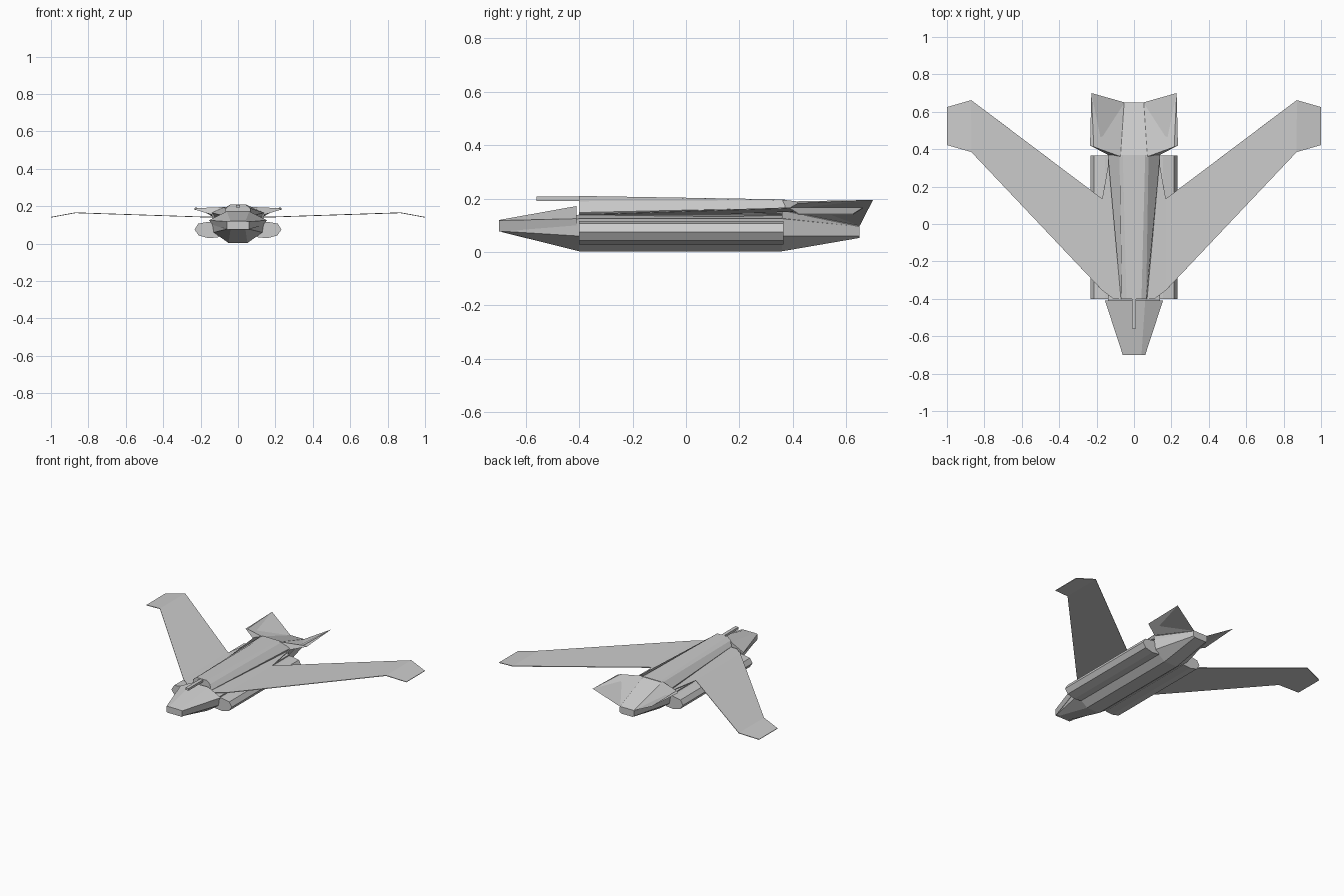
import bpy, bmesh

if "Cube" in bpy.data.objects:
    bpy.data.objects.remove(bpy.data.objects["Cube"])


def make(name, bm):
    bmesh.ops.remove_doubles(bm, verts=bm.verts, dist=1e-5)
    bmesh.ops.recalc_face_normals(bm, faces=bm.faces)
    me = bpy.data.meshes.new(name)
    bm.to_mesh(me)
    bm.free()
    ob = bpy.data.objects.new(name, me)
    bpy.context.collection.objects.link(ob)
    return ob


def loft(name, rings):
    """Closed loft through rings of 3D points, capped at both ends."""
    bm = bmesh.new()
    vs = [[bm.verts.new(p) for p in r] for r in rings]
    n = len(vs[0])
    for a, b in zip(vs, vs[1:]):
        for i in range(n):
            j = (i + 1) % n
            bm.faces.new((a[i], a[j], b[j], b[i]))
    bm.faces.new(vs[0])
    bm.faces.new(vs[-1])
    return make(name, bm)


def sym(y, half):
    """Symmetric cross-section from its right half, listed top to bottom."""
    return [(x, y, z) for x, z in half] + [(-x, y, z) for x, z in reversed(half)]


def mirror(ob):
    ob.modifiers.new("mirror", 'MIRROR')
    return ob


# lower hull, pointed chin to tapered tail
mid = [(.06, .14), (.14, .125), (.13, .06), (.05, .003)]
loft("lower_hull", [
    sym(-.69, [(.04, .085), (.058, .081), (.058, .078), (.04, .075)]),
    sym(-.40, mid), sym(.36, mid),
    sym(.65, [(.05, .10), (.055, .095), (.055, .06), (.045, .053)])])

# wedge-shaped nose
loft("nose", [
    sym(-.70, [(.04, .12), (.06, .118), (.058, .076)]),
    sym(-.41, [(.06, .172), (.155, .125), (.135, .10)])])

# raised dorsal spine
loft("spine", [
    sym(-.40, [(.04, .21), (.065, .19), (.07, .148), (.055, .13)]),
    sym(.37, [(.06, .197), (.078, .193), (.14, .165), (.12, .135)])])

# barrel above the nose
loft("barrel", [sym(y, [(.012, .207), (.012, .192)]) for y in (-.56, -.39)])

# tail block behind the spine
loft("tail_block", [
    sym(.36, [(.07, .197), (.14, .155), (.13, .11)]),
    sym(.65, [(.05, .10), (.055, .095), (.05, .07)])])

# flared tail fins
pod = [(.10, .115), (.155, .117), (.213, .107), (.232, .075),
       (.21, .043), (.155, .029), (.10, .035)]
mirror(loft("tail_fin", [
    [(.07, .36, .196), (.14, .37, .155), (.05, .65, .098)],
    [(.215, .412, .19), (.235, .42, .183), (.228, .70, .195)]]))

# side pods
mirror(loft("side_pod", [[(x, y, z) for x, z in pod] for y in (-.40, .365)]))

# thin swept wings with drooped tips
bm = bmesh.new()
outline = [((0, -.40), (.11, -.40), (.17, -.355), (.17, .135), (.13, .36), (0, .36)),
           ((.17, -.355), (.87, .385), (.87, .662), (.17, .135)),
           ((.87, .385), (1, .422), (1, .625), (.87, .662))]
height = {0: .142, .11: .142, .13: .142, .17: .142, .87: .165, 1: .141}
for poly in outline:
    bm.faces.new([bm.verts.new((x, y, height[x])) for x, y in poly])
wing = make("wing", bm)
mod = wing.modifiers.new("thickness", 'SOLIDIFY')
mod.thickness = .004
mod.offset = 0
mirror(wing)
